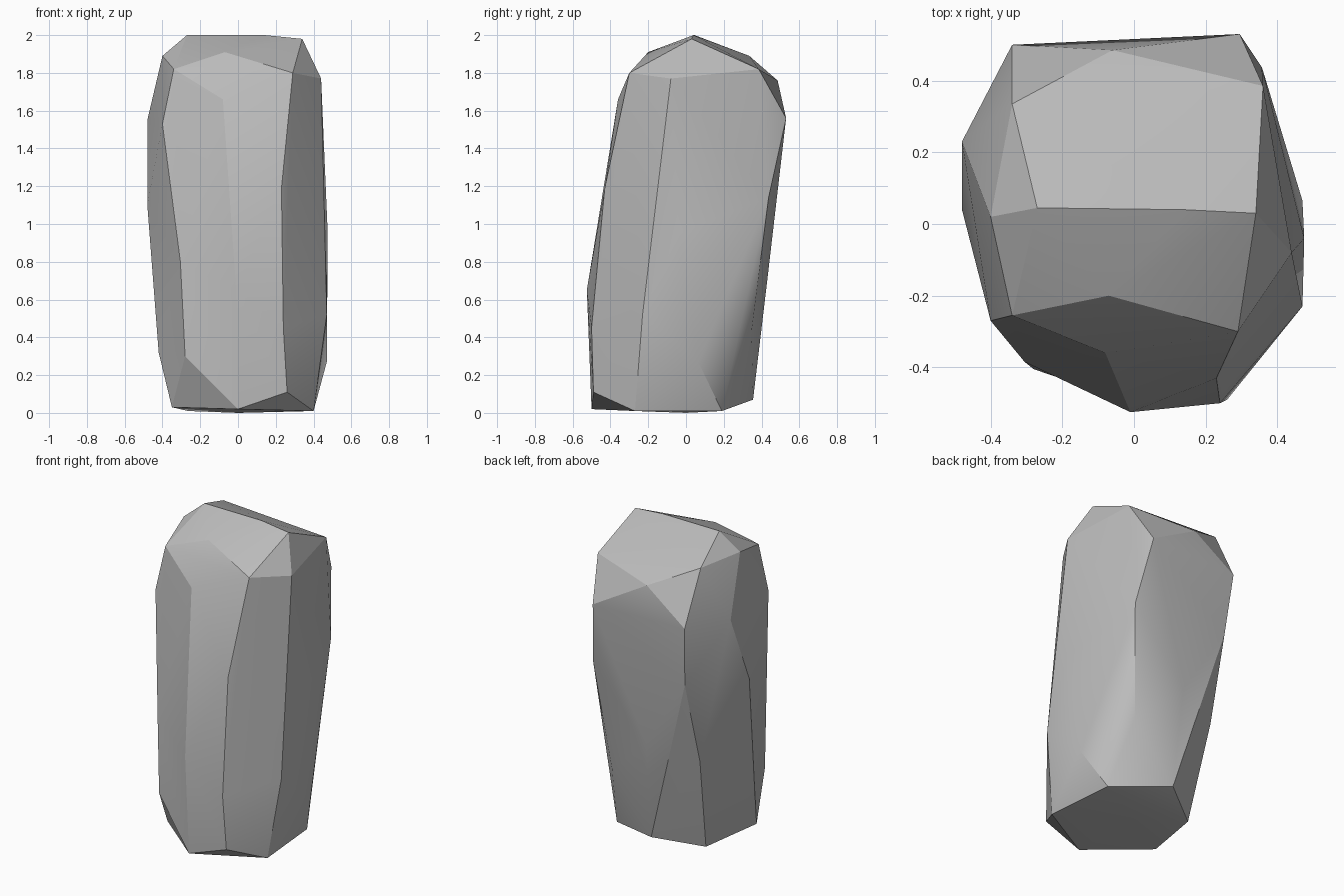
import bpy
import bmesh
import math
from mathutils import Vector

cube = bpy.data.objects.get("Cube")
if cube:
    bpy.data.objects.remove(cube, do_unlink=True)

# Stone colour
stone = bpy.data.materials.new("stone_grey")
stone.use_nodes = True
grey = (0.5, 0.5, 0.5, 1)
stone.diffuse_color = grey
stone.node_tree.nodes["Principled BSDF"].inputs["Base Color"].default_value = grey

# Corners of the chiselled boulder, grouped by side
crown = [(-.27, .045, 2), (.14, .04, 2), (.34, .03, 1.98), (.36, .385, 1.82),
         (-.06, .485, 1.76), (-.34, .335, 1.89)]
front = [(-.07, -.2, 1.91), (-.34, -.255, 1.82), (.29, -.3, 1.8), (-.08, -.36, 1.66),
         (.23, -.43, 1.19), (-.01, -.525, .65), (.24, -.5, .45), (-.28, -.405, .3)]
flank_pos = [(.44, -.08, 1.77), (.475, -.04, .95), (.47, -.23, .52), (.47, .065, .27)]
flank_neg = [(-.4, .02, 1.89), (-.4, -.27, 1.53), (-.48, .23, 1.55), (-.48, .04, 1.1),
             (-.42, -.1, .32)]
back = [(.295, .53, 1.56), (-.34, .5, 1.56)]
base = [(.26, -.49, .11), (0, -.5, .02), (.4, -.27, .01), (.36, .19, .01),
        (0, .355, .07), (-.265, .175, .01), (-.35, -.22, .03), (0, 0, 0)]
# Hollowed corners, which sit slightly inside the convex outline
hollows = [(.357, .437, 1.14), (.285, .347, .43), (-.015, .43, .7),
           (-.31, .455, 1.17), (-.32, .315, .63), (-.305, -.385, .8)]

# Wrap the corners in a faceted skin, then press the hollows back in
bm = bmesh.new()
for p in crown + front + flank_pos + flank_neg + back + base:
    bm.verts.new(Vector(p))
push = Vector((1.12, 1.12, 1))
pressed = [(bm.verts.new(Vector(p) * push), Vector(p)) for p in hollows]
bmesh.ops.convex_hull(bm, input=bm.verts)
for vert, place in pressed:
    vert.co = place
loose = [v for v in bm.verts if not v.link_faces]
bmesh.ops.delete(bm, geom=loose, context='VERTS')
bmesh.ops.recalc_face_normals(bm, faces=bm.faces)

mesh = bpy.data.meshes.new("standing_boulder")
bm.to_mesh(mesh)
bm.free()
mesh.materials.append(stone)
boulder = bpy.data.objects.new("standing_boulder", mesh)
bpy.context.collection.objects.link(boulder)

# Soft facets with crisp ridges
bpy.ops.object.select_all(action='DESELECT')
boulder.select_set(True)
bpy.context.view_layer.objects.active = boulder
bpy.ops.object.shade_smooth_by_angle(angle=math.radians(20))
